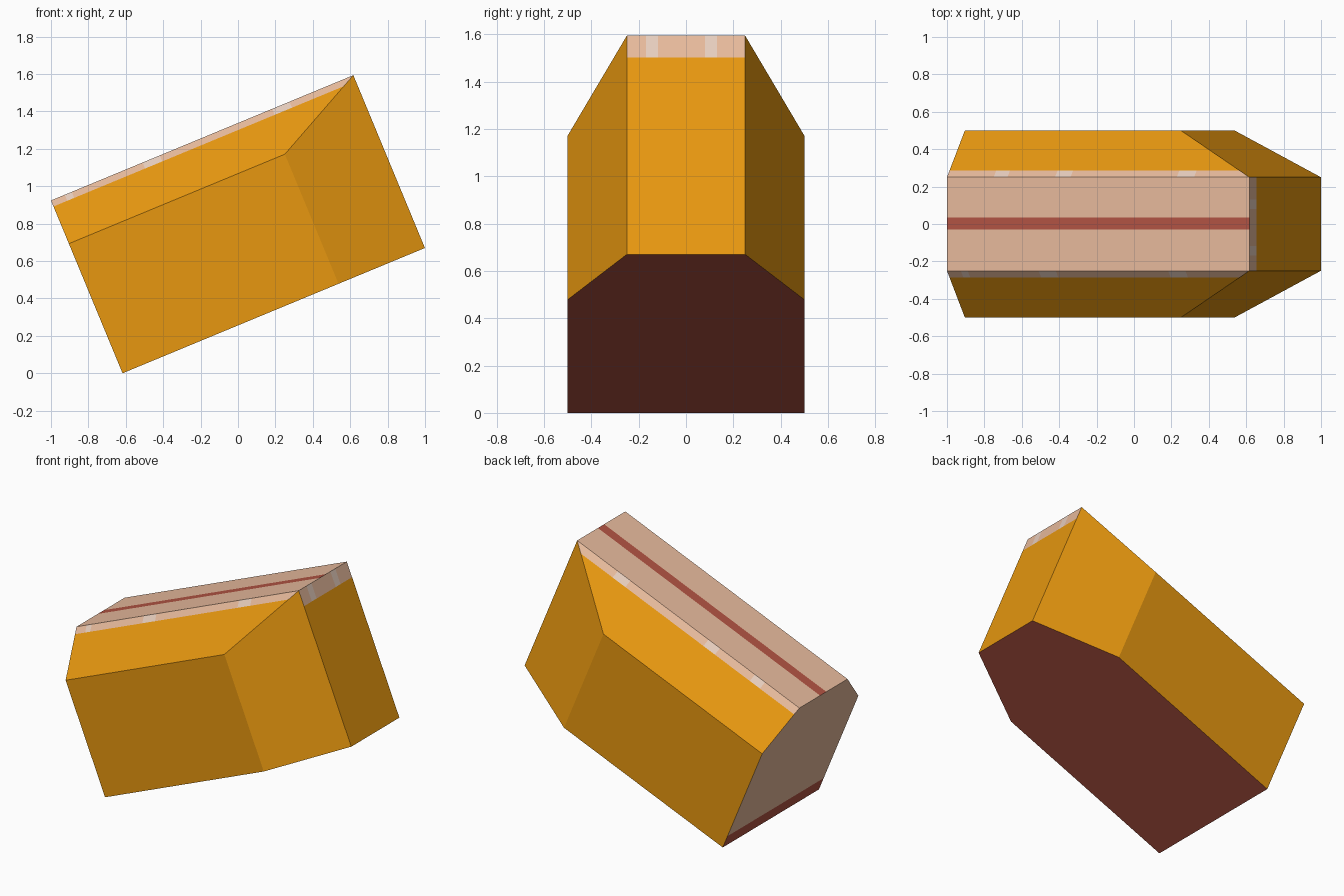
import bpy, bmesh, math
from mathutils import Matrix, Vector

if "Cube" in bpy.data.objects:
    bpy.data.objects.remove(bpy.data.objects["Cube"])

TILT = math.radians(22.5)
LENGTH = 1.75


def material(name, rgb):
    lin = [((c / 255 + 0.055) / 1.055) ** 2.4 if c > 10 else c / 3295 for c in rgb]
    m = bpy.data.materials.new(name)
    m.diffuse_color = (*lin, 1)
    m.use_nodes = True
    m.node_tree.nodes["Principled BSDF"].inputs["Base Color"].default_value = m.diffuse_color
    return m


CRUST, TAN, RED, PALE = range(4)
mats = [material("golden_crust", (235, 154, 16)),
        material("tan_top", (237, 191, 160)),
        material("red_brown", (178, 84, 67)),
        material("pale_fleck", (232, 207, 191))]

# Chamfered block, built flat before tilting
bm = bmesh.new()
for s in (-1, 1):
    for x, y, z in ((0, .5, 0), (0, .5, .75), (0, .25, 1), (1.25, .5, 0),
                    (1.25, .5, .75), (LENGTH, .25, 0), (LENGTH, .25, 1)):
        bm.verts.new((x, s * y, z))
bmesh.ops.convex_hull(bm, input=bm.verts[:])
bmesh.ops.dissolve_limit(bm, angle_limit=0.01, verts=bm.verts[:], edges=bm.edges[:])

# Pale flecks as (centre, width): along each sloped edge, and across the end
flecks = {-1: ((.10, .04), (.58, .10), (1.33, .10)),
          1: ((.31, .08), (.67, .09), (1.38, .10))}
end_flecks = ((-.143, .05), (.105, .05))


def cut(axis, value, rule):
    """Cut only the faces whose normal passes the rule."""
    bm.normal_update()
    faces = [f for f in bm.faces if rule(f.normal)]
    geom = faces + list({e for f in faces for e in f.edges}) + list({v for f in faces for v in f.verts})
    no = Vector((0, 0, 0))
    no[axis] = 1
    bmesh.ops.bisect_plane(bm, geom=geom, plane_co=no * value, plane_no=no, dist=1e-5)


def is_top(n): return n.z > .9
def is_end(n): return n.x > .9
def is_butt(n): return n.x < -.9
def is_slope(n): return .5 < n.z < .9


# Cuts for the stripe, rim bands, base strip and flecks
for y in (-.03, .035):
    cut(1, y, is_top)
cut(2, .965, is_slope)
cut(2, .9, is_end)
cut(2, .09, is_butt)
for s, marks in flecks.items():
    for c, w in marks:
        for x in (c - w / 2, c + w / 2):
            cut(0, x, lambda n: is_slope(n) and n.y * s > 0)
for c, w in end_flecks:
    for y in (c - w / 2, c + w / 2):
        cut(1, y, is_end)

# Colour by direction and position
bm.normal_update()
for f in bm.faces:
    n, c = f.normal, f.calc_center_median()
    idx = CRUST
    if n.z < -.9:
        idx = RED
    elif is_top(n):
        idx = RED if -.03 < c.y < .035 else TAN
    elif is_butt(n):
        idx = RED if c.z < .09 else TAN
    elif is_slope(n) and c.z > .965:
        marks = flecks[1 if n.y > 0 else -1]
        idx = PALE if any(abs(c.x - m) < w / 2 for m, w in marks) else TAN
    elif is_end(n) and c.z > .9:
        idx = PALE if any(abs(c.y - m) < w / 2 for m, w in end_flecks) else TAN
    f.material_index = idx

# Tilt up towards +x and set on the ground
bm.transform(Matrix.Translation((-1 + math.sin(TILT), 0, 0)) @ Matrix.Rotation(-TILT, 4, 'Y'))
me = bpy.data.meshes.new("tilted_block")
bm.to_mesh(me)
bm.free()
for m in mats:
    me.materials.append(m)
bpy.context.collection.objects.link(bpy.data.objects.new("tilted_block", me))
